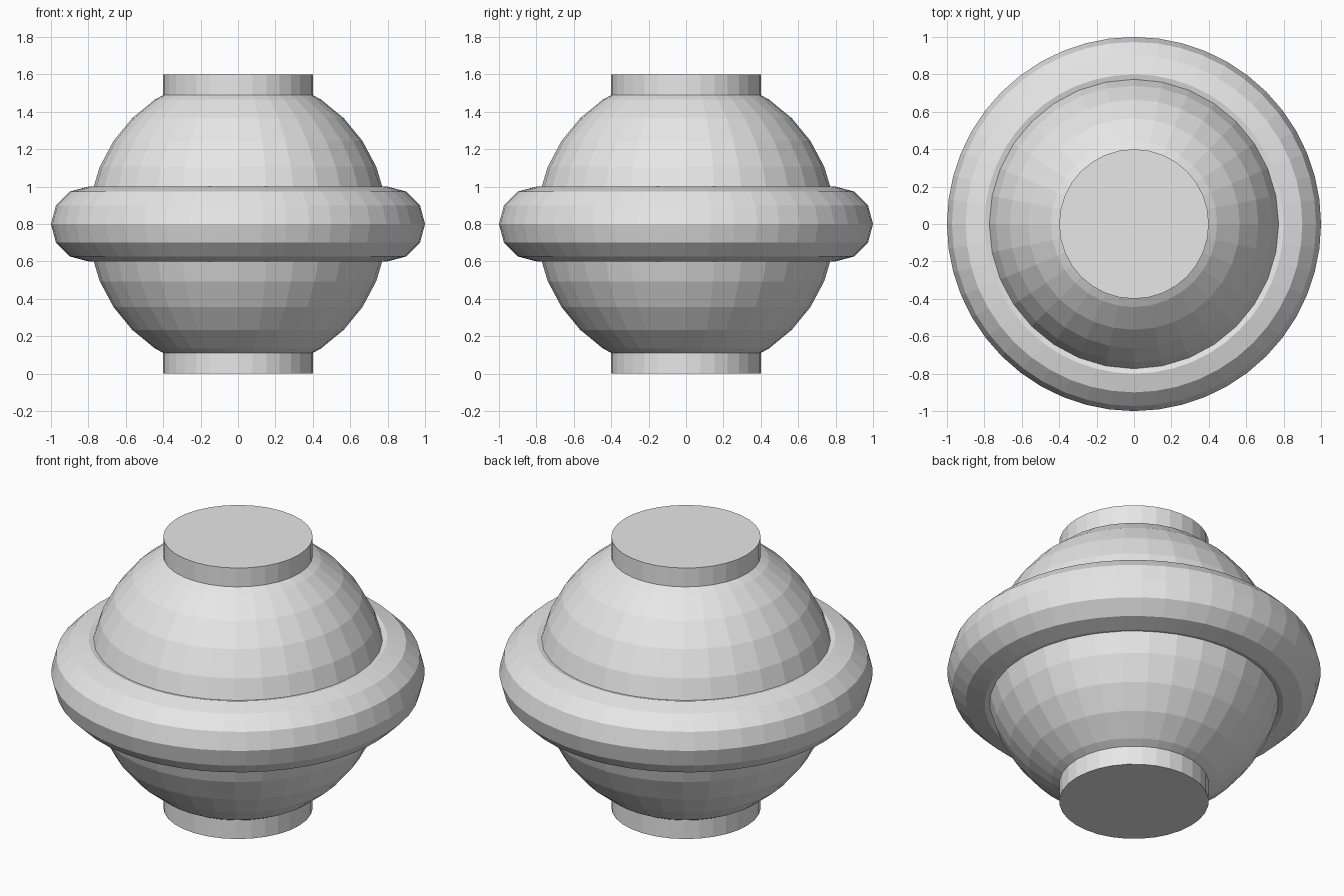
import bpy

if "Cube" in bpy.data.objects:
    bpy.data.objects.remove(bpy.data.objects["Cube"])

# Single light grey
grey = bpy.data.materials.new("light_grey")
grey.diffuse_color = (0.8, 0.8, 0.8, 1)
grey.use_nodes = True
grey.node_tree.nodes["Principled BSDF"].inputs["Base Color"].default_value = grey.diffuse_color


def finish(name):
    ob = bpy.context.object
    ob.name = name
    ob.data.materials.append(grey)
    bpy.ops.object.shade_flat()


MID = (0, 0, 0.8)

# Round body
bpy.ops.mesh.primitive_uv_sphere_add(segments=32, ring_count=16, radius=0.8, location=MID)
finish("body_sphere")

# Ring around the middle
bpy.ops.mesh.primitive_torus_add(major_segments=48, minor_segments=12,
                                 major_radius=0.8, minor_radius=0.2, location=MID)
finish("middle_ring")

# Axle that shows as neck and foot
bpy.ops.mesh.primitive_cylinder_add(vertices=32, radius=0.4, depth=1.6, location=MID)
finish("centre_axle")
